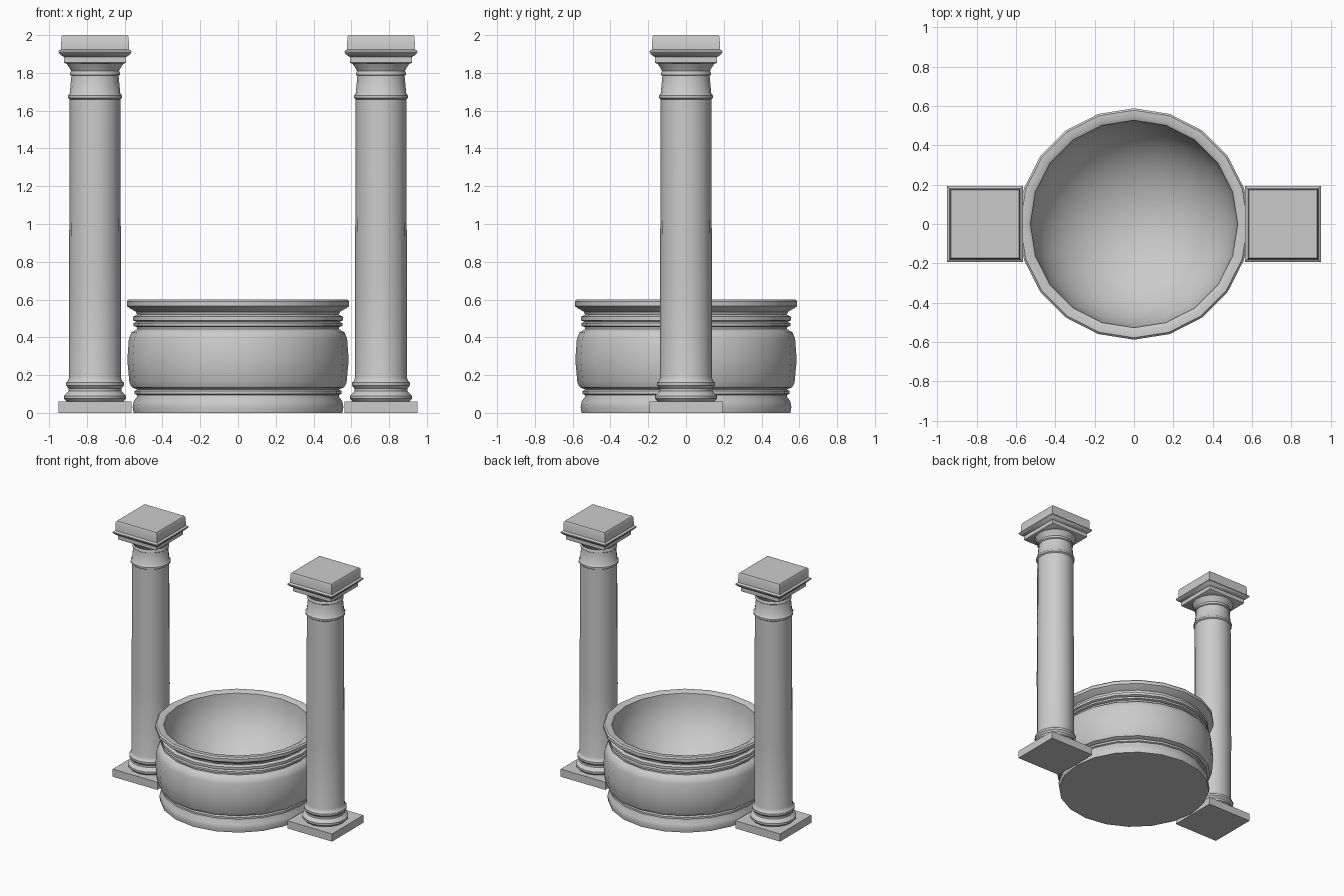
import bpy, bmesh
from math import sin, cos, pi

if "Cube" in bpy.data.objects:
    bpy.data.objects.remove(bpy.data.objects["Cube"])


def lathe(name, profile, sides, x=0.0, turn=0.0, scale=1.0):
    """Sweep an (r, z) profile around a vertical axis; zero radii become poles, open ends are capped."""
    bm = bmesh.new()
    rings = []
    for r, z in profile:
        n = 1 if r == 0 else sides
        rings.append([bm.verts.new((x + r * scale * cos(turn + 2 * pi * i / sides),
                                    r * scale * sin(turn + 2 * pi * i / sides), z)) for i in range(n)])
    for a, b in zip(rings, rings[1:]):
        for i in range(sides):
            j = (i + 1) % sides
            if len(b) == 1:
                bm.faces.new((a[i], a[j], b[0]))
            else:
                bm.faces.new((a[i], a[j], b[j], b[i]))
    for ring in (rings[0], rings[-1]):
        if len(ring) > 1:
            bm.faces.new(ring)
    bmesh.ops.recalc_face_normals(bm, faces=bm.faces)
    mesh = bpy.data.meshes.new(name)
    bm.to_mesh(mesh)
    bm.free()
    ob = bpy.data.objects.new(name, mesh)
    bpy.context.collection.objects.link(ob)
    bpy.ops.object.select_all(action='DESELECT')
    ob.select_set(True)
    bpy.context.view_layer.objects.active = ob
    bpy.ops.object.shade_smooth_by_angle(angle=0.7)
    return ob


def square(name, profile, x):
    """Square moulding: four-sided lathe whose profile gives half widths."""
    return lathe(name, profile, 4, x, pi / 4, 2 ** 0.5)


# Basin: foot, swelling body, double ring, flared lip, then the hollow bowl
outside = [(.553, 0), (.558, .03), (.553, .06), (.535, .085), (.535, .095), (.547, .10),
           (.547, .115), (.535, .125), (.562, .135), (.575, .16), (.586, .28), (.578, .39),
           (.565, .425), (.535, .443), (.535, .455), (.553, .46), (.553, .475), (.538, .483),
           (.555, .49), (.555, .51), (.535, .52), (.54, .535), (.572, .553), (.588, .565),
           (.588, .59), (.578, .6), (.545, .6), (.527, .59)]
bowl = [(.527 * cos(a), .59 - .47 * sin(a)) for a in (pi / 2 * k / 10 for k in range(1, 10))]
lathe("basin", outside + bowl + [(0, .12)], 20)

# Column profiles
shaft = [(.150, .06), (.164, .075), (.164, .09), (.150, .105), (.140, .115), (.140, .13),
         (.153, .145), (.153, .16), (.142, .172), (.137, .19), (.138, .7), (.135, 1.2),
         (.134, 1.66), (.143, 1.667), (.143, 1.68), (.134, 1.69), (.125, 1.785),
         (.132, 1.79), (.132, 1.802), (.126, 1.81), (.138, 1.83), (.155, 1.855)]
capital = [(.158, 1.85), (.165, 1.855), (.165, 1.885), (.178, 1.892), (.193, 1.908),
           (.193, 1.916), (.18, 1.925), (.178, 1.99), (.172, 2.0)]

# Matching columns on both sides
for side, x in (("left", -.757), ("right", .757)):
    square(side + "_plinth", [(.193, 0), (.193, .06)], x)
    lathe(side + "_shaft", shaft, 16, x)
    square(side + "_capital", capital, x)
